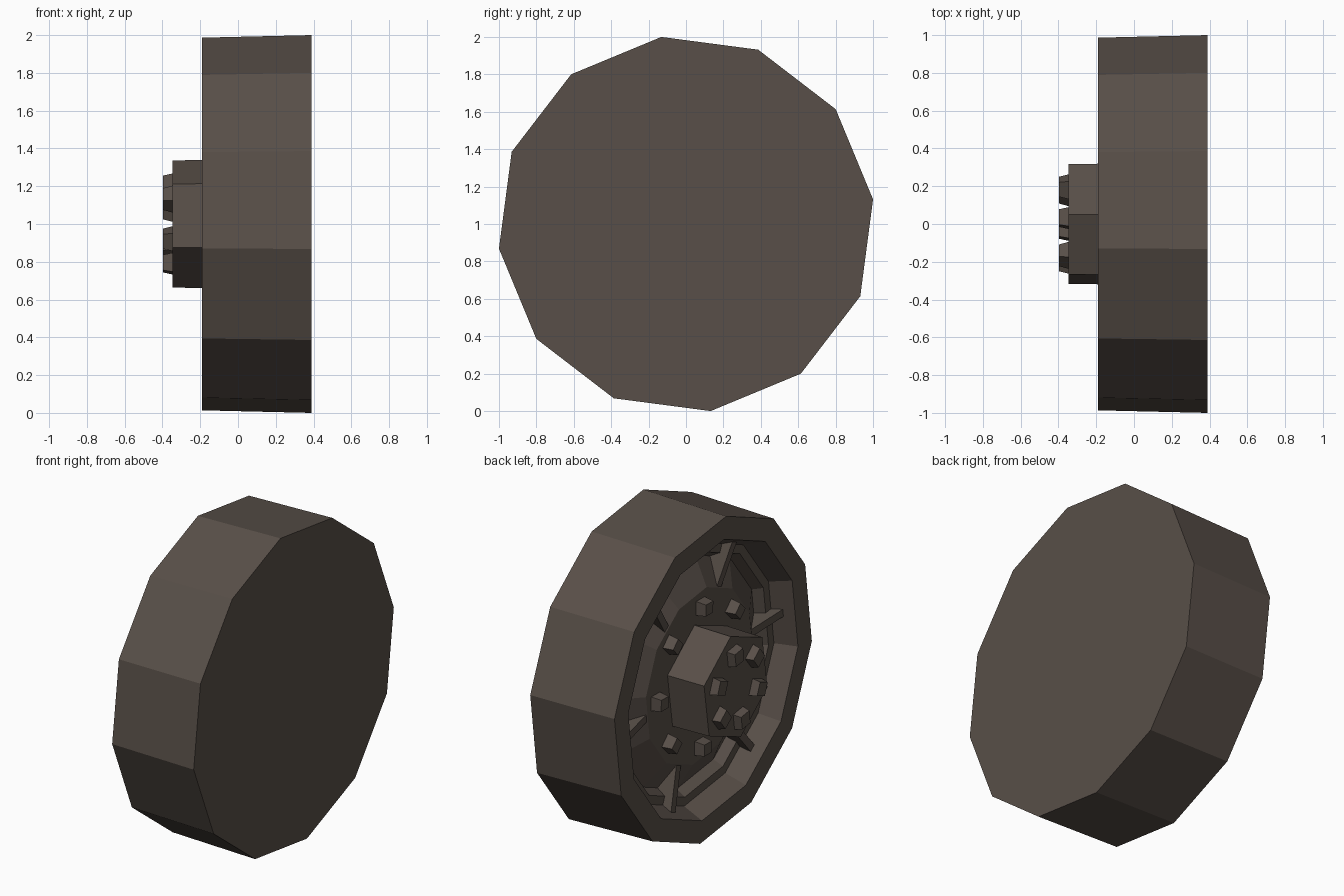
import bpy, bmesh
from math import sin, cos, radians

if "Cube" in bpy.data.objects:
    bpy.data.objects.remove(bpy.data.objects["Cube"])

mat = bpy.data.materials.new("dark_rubber_brown")
mat.diffuse_color = (0.098, 0.078, 0.065, 1)
mat.use_nodes = True
mat.node_tree.nodes["Principled BSDF"].inputs["Base Color"].default_value = mat.diffuse_color


def point(x, r, deg, side=0.0):
    """Point at radius r and angle deg around the axle, shifted sideways."""
    a = radians(deg)
    return (x, r * cos(a) - side * sin(a), 1 + r * sin(a) + side * cos(a))


def finish(bm, name):
    bmesh.ops.recalc_face_normals(bm, faces=bm.faces)
    me = bpy.data.meshes.new(name)
    bm.to_mesh(me)
    bm.free()
    me.materials.append(mat)
    ob = bpy.data.objects.new(name, me)
    bpy.context.collection.objects.link(ob)
    return ob


def loft(name, loops):
    """Skin a list of equal-length loops and cap both ends."""
    bm = bmesh.new()
    rings = [[bm.verts.new(p) for p in loop] for loop in loops]
    n = len(rings[0])
    for a, b in zip(rings, rings[1:]):
        for i in range(n):
            j = (i + 1) % n
            bm.faces.new((a[i], a[j], b[j], b[i]))
    bm.faces.new(rings[0])
    bm.faces.new(rings[-1])
    return finish(bm, name)


def lathe(name, profile, sides, start):
    return loft(name, [[point(x, r, start + 360 / sides * i) for i in range(sides)]
                       for x, r in profile])


def bolt(name, x0, x1, r, deg, h0, h1):
    """Tapered square stud pointing to -x."""
    corners = ((-1, -1), (1, -1), (1, 1), (-1, 1))
    loft(name, [[point(x, r + u * h, deg, v * h) for u, v in corners]
                for x, h in ((x0, h0), (x1, h1))])


# Tyre and dished rim in one turned profile: back, tread, side wall, steps, disc
lathe("tyre_and_rim", [(0.39, 1.0087), (-0.19, 0.995), (-0.19, 0.855),
                       (-0.06, 0.80), (-0.06, 0.745), (0.0, 0.71),
                       (-0.095, 0.54)], 12, 7.5)

# Hexagonal hub
lathe("hub", [(-0.08, 0.345), (-0.348, 0.34)], 6, 21.5)

# Studs on the hub and on the disc
for i in range(6):
    bolt(f"hub_bolt_{i}", -0.34, -0.397, 0.212, 21.5 + 60 * i, 0.052, 0.041)
for i in range(8):
    bolt(f"disc_bolt_{i}", -0.085, -0.16, 0.44, 1 + 45 * i, 0.045, 0.036)

# Gusset fins between the disc and the rim wall
for i in range(6):
    d = 52.5 + 60 * i
    outline = ((-0.09, 0.525), (-0.125, 0.80), (-0.04, 0.80), (0.02, 0.69))
    loft(f"rim_fin_{i}", [[point(x, r, d, s) for x, r in outline]
                          for s in (-0.024, 0.024)])
